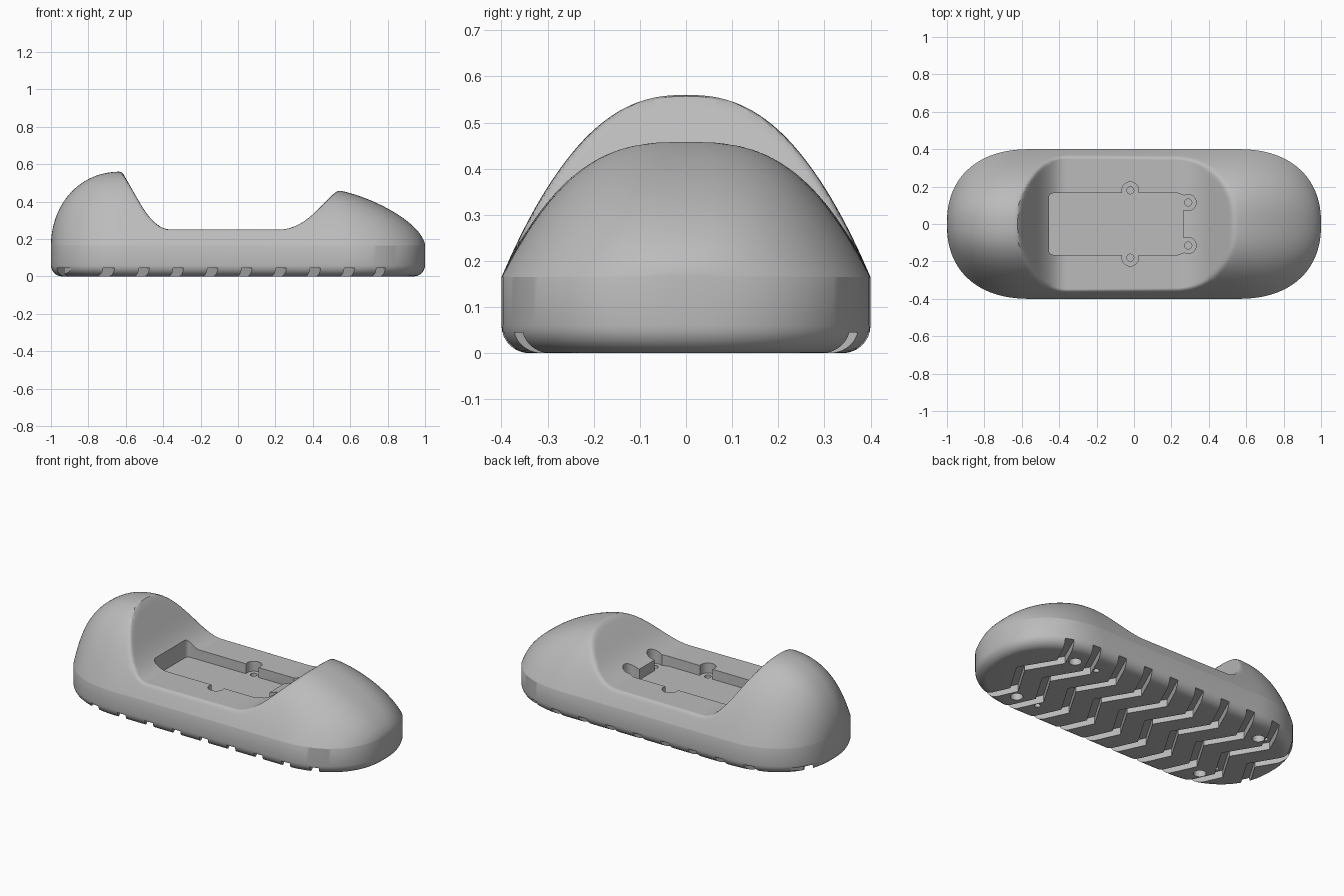
import bpy
import bmesh
from math import sin, cos, pi, radians

cube = bpy.data.objects.get("Cube")
if cube:
    bpy.data.objects.remove(cube)

HALF_WIDTH = 0.4
SEAM = 0.165          # height where the side wall meets the dome
END_START = 0.55      # where the rounded ends begin
END_LENGTH = 1 - END_START
END_POWER = 2.3
FILLET = 0.06
ARC_STEPS = 32
STRAIGHT_STEPS = 64
DOME_RINGS = 90

grey = bpy.data.materials.new("warm_grey")
grey.use_nodes = True
colour = (0.5, 0.5, 0.5, 1)
grey.diffuse_color = colour
grey.node_tree.nodes["Principled BSDF"].inputs["Base Color"].default_value = colour


def half_width(x):
    t = min(1, max(0, (abs(x) - END_START) / END_LENGTH))
    return HALF_WIDTH * (1 - t ** END_POWER) ** (1 / END_POWER)


def smooth_max(a, b, k):
    return max(a, b) + max(0, k - abs(a - b)) ** 2 / (4 * k)


def smooth_min(a, b, k):
    return -smooth_max(-a, -b, k)


def crest(x):
    """Height of the dome along the centre line."""
    if x < -0.62:
        t = min(1, (-0.62 - x) / 0.38)
        return SEAM + 0.395 * (1 - t ** 2.2) ** 0.5
    if x > 0.53:
        t = min(1, (x - 0.53) / 0.47)
        return SEAM + 0.295 * (1 - t ** 1.3) ** 0.6
    return 0.56 - 0.1 * (x + 0.62) / 1.15


def saddle(x):
    """Height of the opening: heel wall, flat floor, toe wall."""
    heel_wall = 0.56 - 1.75 * (x + 0.62)
    toe_wall = 0.46 + (x - 0.53)
    return smooth_max(smooth_max(0.25, heel_wall, 0.14), toe_wall, 0.1)


def top_height(x, y):
    u = min(1, abs(y) / max(half_width(x), 0.0001))
    power = 2.55 + 0.15 * max(-1, min(1, x / 0.6))
    dome = SEAM + (crest(x) - SEAM) * (1 - u ** power)
    return smooth_min(dome, saddle(x), 0.02)


def plan_outline():
    quarter = []
    for i in range(ARC_STEPS + 1):
        a = pi / 2 * i / ARC_STEPS
        quarter.append((END_START + END_LENGTH * max(0, cos(a)) ** (2 / END_POWER),
                        HALF_WIDTH * sin(a) ** (2 / END_POWER)))
    straight = [(END_START * (1 - 2 * i / STRAIGHT_STEPS), HALF_WIDTH)
                for i in range(1, STRAIGHT_STEPS)]
    upper = quarter + straight + [(-x, y) for x, y in reversed(quarter)]
    return upper + [(x, -y) for x, y in reversed(upper[1:-1])]


def finish(bm, name):
    bmesh.ops.recalc_face_normals(bm, faces=bm.faces)
    mesh = bpy.data.meshes.new(name)
    bm.to_mesh(mesh)
    bm.free()
    mesh.materials.append(grey)
    obj = bpy.data.objects.new(name, mesh)
    bpy.context.collection.objects.link(obj)
    return obj


def build_body():
    outline = plan_outline()
    rings = []
    # rounded lower edge
    for i in range(9):
        a = pi / 2 * i / 8
        inset = FILLET * (1 - sin(a))
        rings.append([(x * (1 - inset), y * (1 - inset / HALF_WIDTH), FILLET * (1 - cos(a)))
                      for x, y in outline])
    # side wall top and dome with the opening sunk into it
    rings.append([(x, y, SEAM) for x, y in outline])
    for k in range(1, DOME_RINGS):
        s = 1 - (k / DOME_RINGS) ** 1.5
        rings.append([(x * s, y * s, top_height(x * s, y * s)) for x, y in outline])
    bm = bmesh.new()
    loops = [[bm.verts.new(p) for p in ring] for ring in rings]
    n = len(outline)
    for low, high in zip(loops, loops[1:]):
        for i in range(n):
            j = (i + 1) % n
            bm.faces.new((low[i], low[j], high[j], high[i]))
    bm.faces.new(loops[0])
    bm.faces.new(loops[-1])
    return finish(bm, "clog_body")


def prisms(name, outlines, bottom, top):
    """Upright prisms, one for each plan outline."""
    bm = bmesh.new()
    for points in outlines:
        face = bm.faces.new([bm.verts.new((x, y, bottom)) for x, y in points])
        extruded = bmesh.ops.extrude_face_region(bm, geom=[face], use_keep_orig=True)
        for v in extruded["geom"]:
            if isinstance(v, bmesh.types.BMVert):
                v.co.z = top
    obj = finish(bm, name)
    obj.hide_render = True
    return obj


def arc(x, y, radius, start, end, steps=16):
    angles = [radians(start + (end - start) * i / steps) for i in range(steps + 1)]
    return [(x + radius * cos(a), y + radius * sin(a)) for a in angles]


def circle(x, y, radius):
    return arc(x, y, radius, 0, 345, 23)


def mirrored_circles(spots, radius):
    return [circle(x, side * y, radius) for x, y in spots for side in (1, -1)]


def carve(target, cutter):
    mod = target.modifiers.new(cutter.name, "BOOLEAN")
    mod.operation = "DIFFERENCE"
    mod.solver = "EXACT"
    mod.object = cutter
    bpy.ops.object.modifier_apply(modifier=mod.name)
    bpy.data.objects.remove(cutter)


body = build_body()
bpy.ops.object.select_all(action="DESELECT")
body.select_set(True)
bpy.context.view_layer.objects.active = body

# pocket in the floor, with two side lobes and two end lobes
half = (arc(-0.43, 0.14, 0.025, 180, 90, 5) + arc(-0.02, 0.18, 0.045, 200, -20)
        + [(0.235, 0.165)] + arc(0.29, 0.115, 0.043, 120, -90) + [(0.262, 0.072)])
pocket = half + [(x, -y) for x, y in reversed(half)]
carve(body, prisms("pocket_cutter", [pocket], 0.19, 0.45))

# screw holes inside the lobes
lobes = [(-0.02, 0.18), (0.29, 0.115)]
carve(body, prisms("screw_cutter", mirrored_circles(lobes, 0.019), 0.12, 0.45))

# zigzag tread grooves, open at both sides
zigzag = [(0, 0.42), (-0.1, 0.2), (0.02, 0), (-0.1, -0.2), (0, -0.42)]
grooves = []
for i in range(10):
    x0 = 0.79 - 0.183 * i
    front = [(x0 + x + 0.028, y) for x, y in zigzag]
    back = [(x0 + x - 0.028, y) for x, y in reversed(zigzag)]
    grooves.append(front + back)
carve(body, prisms("tread_cutter", grooves, -0.1, 0.045))

# blind holes under the toe and heel
large = mirrored_circles([(0.63, 0.25), (-0.68, 0.25)], 0.035)
small = mirrored_circles([(0.48, 0.25), (-0.76, 0.21)], 0.017)
carve(body, prisms("sole_hole_cutter", large + small, -0.1, 0.09))

bpy.ops.object.shade_smooth_by_angle(angle=radians(30))
